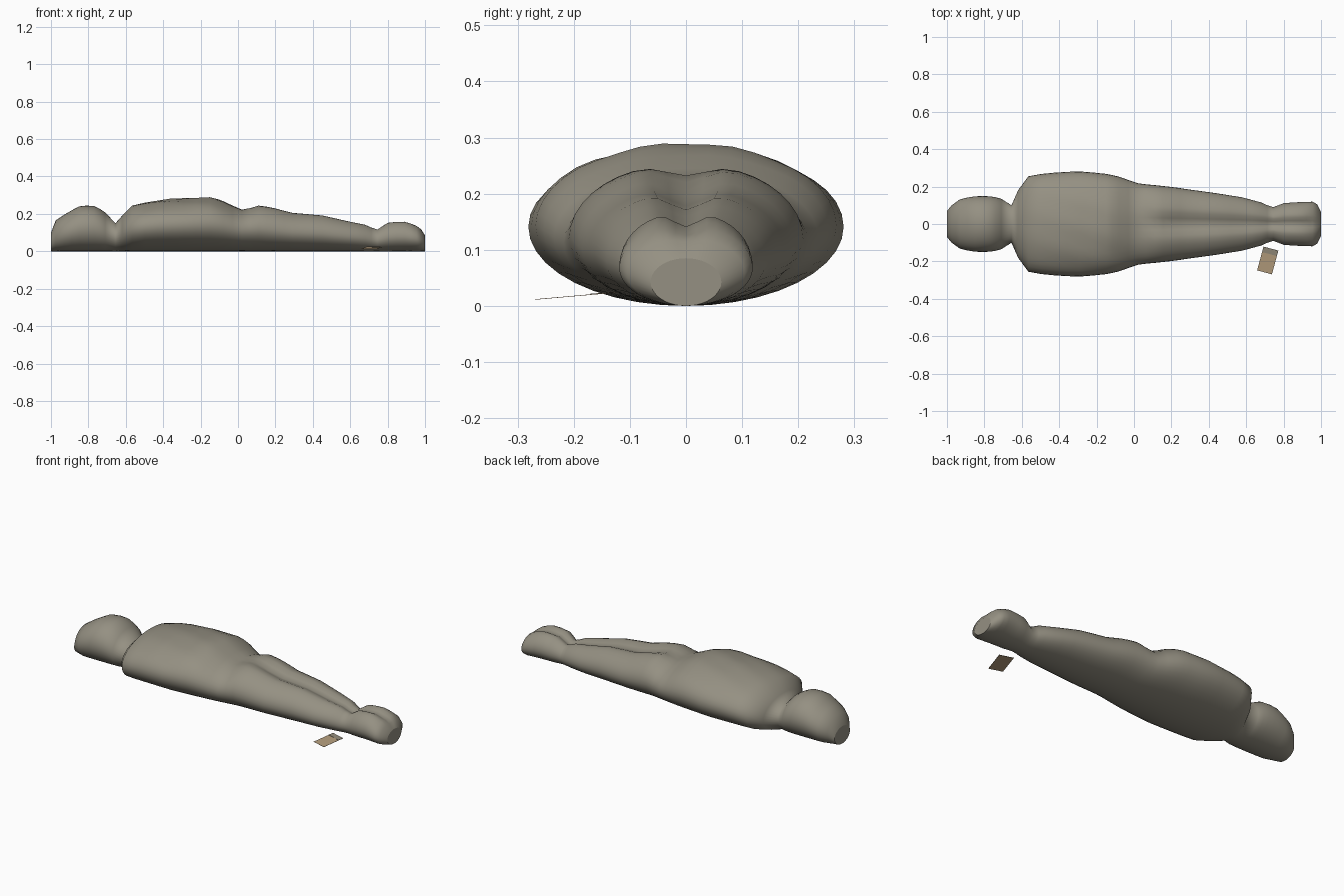
import bpy
import bmesh
import math
from mathutils import Matrix

default = bpy.data.objects.get("Cube")
if default:
    bpy.data.objects.remove(default)


def make_material(name, colour):
    mat = bpy.data.materials.new(name)
    mat.use_nodes = True
    mat.diffuse_color = (*colour, 1)
    shader = next(n for n in mat.node_tree.nodes if n.type == 'BSDF_PRINCIPLED')
    shader.inputs["Base Color"].default_value = (*colour, 1)
    return mat


def add_object(name, bm, material):
    mesh = bpy.data.meshes.new(name)
    bm.to_mesh(mesh)
    bm.free()
    mesh.materials.append(material)
    obj = bpy.data.objects.new(name, mesh)
    bpy.context.collection.objects.link(obj)
    return obj


cloth = make_material("grey_cloth", (.30, .28, .225))
card = make_material("tan_card", (.45, .33, .20))
band = make_material("grey_card_band", (.28, .25, .19))

# Stations along the wrapped figure: position, half width, height
head = [(-1, .07, .10), (-.975, .10, .165), (-.93, .132, .195),
        (-.85, .148, .24), (-.77, .148, .242), (-.71, .135, .208),
        (-.655, .10, .15)]
torso = [(-.62, .18, .19), (-.565, .255, .245), (-.43, .274, .272),
         (-.29, .281, .282), (-.15, .268, .288), (-.08, .253, .27),
         (.02, .218, .225)]
legs = [(.11, .208, .245), (.2, .198, .226), (.29, .185, .203),
        (.45, .163, .189), (.58, .142, .16), (.68, .115, .14),
        (.745, .09, .115)]
feet = [(.8, .111, .15), (.89, .117, .156), (.955, .119, .135),
        (.98, .105, .118), (1, .063, .085)]
stations = head + torso + legs + feet
SIDES = 40


def subdivide(rows):
    """Insert a softened middle station into each long span."""
    result = []
    for i, (a, b) in enumerate(zip(rows, rows[1:])):
        result.append(a)
        if b[0] - a[0] > .06:
            before, after = rows[max(i - 1, 0)], rows[min(i + 2, len(rows) - 1)]
            mid = [(p + q) / 2 for p, q in zip(a, b)]
            for k in (1, 2):
                mid[k] += (a[k] + b[k] - before[k] - after[k]) / 24
            result.append(tuple(mid))
    return result + [rows[-1]]


def ring_point(x, half_width, height, angle):
    """Oval section with a valley between the legs and soft cloth folds."""
    y = half_width * math.cos(angle)
    up = max(math.sin(angle), 0)
    leg = min(max(x / .2, 0), 1) * min(max((1 - x) / .06, 0), 1)
    valley = leg * height * .17
    z = height / 2 * (1 + math.sin(angle))
    z += up * valley * (.45 - math.exp(-(y / (half_width * .25)) ** 2))
    chest = max(0, 1 - abs(x + .28) / .35)
    z += up * chest * .006 * math.sin(x * 23 + y * 17) * math.cos(y * 25 - x * 9)
    return x, y, max(z, 0)


# Wrapped body, lofted from head to feet
bm = bmesh.new()
rings = []
for station in subdivide(stations):
    rings.append([bm.verts.new(ring_point(*station, math.tau * i / SIDES))
                  for i in range(SIDES)])
for a, b in zip(rings, rings[1:]):
    for i in range(SIDES):
        j = (i + 1) % SIDES
        bm.faces.new((a[i], a[j], b[j], b[i])).smooth = True
# Flat ends with crisp rims
for ring in (rings[0], rings[-1]):
    cap = bm.faces.new(ring)
    for edge in cap.edges:
        edge.smooth = False
bmesh.ops.recalc_face_normals(bm, faces=bm.faces)
add_object("shrouded_body", bm, cloth)


# Paper tag beside the ankles, tipped slightly up toward the body
def tag_sheet(name, material, low, high, lift, thickness):
    bm = bmesh.new()
    bmesh.ops.create_cube(bm, size=1)
    bmesh.ops.scale(bm, vec=(.082, high - low, thickness), verts=bm.verts)
    bmesh.ops.translate(bm, vec=(0, (low + high) / 2, lift), verts=bm.verts)
    obj = add_object(name, bm, material)
    obj.matrix_world = (Matrix.Translation((.715, -.195, .018))
                        @ Matrix.Rotation(math.radians(5), 4, 'X')
                        @ Matrix.Rotation(math.radians(-15), 4, 'Z'))
    return obj


tag_sheet("ankle_tag", card, -.066, .066, 0, .001)
tag_sheet("tag_end_band", band, .036, .066, .001, .001)
